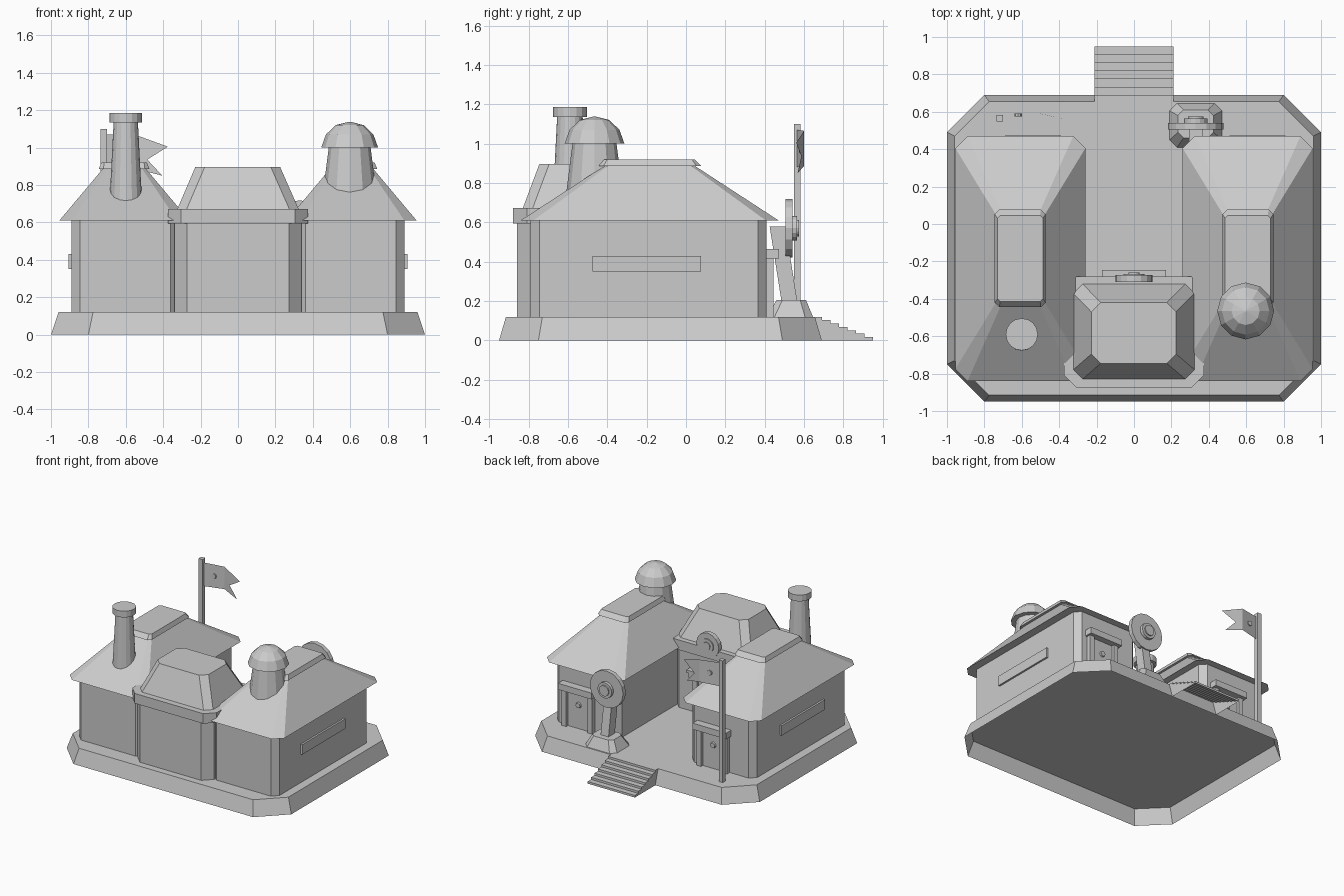
import bpy, bmesh, math
from mathutils import Matrix

if "Cube" in bpy.data.objects:
    bpy.data.objects.remove(bpy.data.objects["Cube"], do_unlink=True)

stone = bpy.data.materials.new("plain_grey")
stone.use_nodes = True
GREY = (0.6, 0.6, 0.6, 1)
stone.diffuse_color = GREY
stone.node_tree.nodes["Principled BSDF"].inputs["Base Color"].default_value = GREY


def finish(name, bm):
    bmesh.ops.recalc_face_normals(bm, faces=bm.faces)
    mesh = bpy.data.meshes.new(name)
    bm.to_mesh(mesh)
    bm.free()
    mesh.materials.append(stone)
    obj = bpy.data.objects.new(name, mesh)
    bpy.context.collection.objects.link(obj)
    return obj


def loft(name, sections, bottom=True):
    """Stack of chamfered rectangles: (x0, x1, y0, y1, chamfer, z)."""
    bm = bmesh.new()
    rings = []
    for x0, x1, y0, y1, c, z in sections:
        pts = [(x0 + c, y0), (x1 - c, y0), (x1, y0 + c), (x1, y1 - c),
               (x1 - c, y1), (x0 + c, y1), (x0, y1 - c), (x0, y0 + c)]
        rings.append([bm.verts.new((x, y, z)) for x, y in pts])
    for low, high in zip(rings, rings[1:]):
        for i in range(8):
            j = (i + 1) % 8
            bm.faces.new((low[i], low[j], high[j], high[i]))
    if bottom:
        bm.faces.new(rings[0][::-1])
    bm.faces.new(rings[-1])
    return finish(name, bm)


def box(name, x0, x1, y0, y1, z0, z1):
    bm = bmesh.new()
    size = Matrix.Diagonal((x1 - x0, y1 - y0, z1 - z0, 1))
    move = Matrix.Translation(((x0 + x1) / 2, (y0 + y1) / 2, (z0 + z1) / 2))
    bmesh.ops.create_cube(bm, size=1, matrix=move @ size)
    return finish(name, bm)


def turned(name, centre, profile, sides=12, along_y=False):
    """Lathe of (radius, height) points, standing up or pointing to the back."""
    bm = bmesh.new()
    rings = [[bm.verts.new((r * math.cos(a), r * math.sin(a), h))
              for a in [math.tau * i / sides for i in range(sides)]]
             for r, h in profile]
    for low, high in zip(rings, rings[1:]):
        for i in range(sides):
            j = (i + 1) % sides
            bm.faces.new((low[i], low[j], high[j], high[i]))
    bm.faces.new(rings[0][::-1])
    bm.faces.new(rings[-1])
    if along_y:
        bm.transform(Matrix.Rotation(-math.pi / 2, 4, "X"))
    bm.transform(Matrix.Translation(centre))
    return finish(name, bm)


# Platform, open underneath
loft("platform", [(-1, 1, -0.95, 0.69, 0.2, 0),
                  (-0.96, 0.96, -0.915, 0.655, 0.185, 0.12)], bottom=False)

# Back stairs, open underneath
bm = bmesh.new()
path = [(0.655, 0.12), (0.69, 0.12)]
steps = 6
for i in range(steps):
    z = 0.12 * (steps - i) / (steps + 1)
    path += [(0.69 + 0.26 * i / steps, z), (0.69 + 0.26 * (i + 1) / steps, z)]
path.append((0.95, 0))
sides = [[bm.verts.new((x, y, z)) for y, z in path] for x in (0.21, -0.21)]
for i in range(len(path) - 1):
    bm.faces.new((sides[0][i], sides[0][i + 1], sides[1][i + 1], sides[1][i]))
for row in sides:
    bm.faces.new(row + [bm.verts.new((row[0].co.x, 0.69, 0))])
finish("back_stairs", bm)


# Doorway with posts, lintel, panel and round knob
def doorway(name, x, y):
    box(name + "_panel", x - 0.1, x + 0.1, y - 0.02, y + 0.012, 0.12, 0.42)
    for s in (-1, 1):
        box(name + "_post", x + s * 0.115 - 0.02, x + s * 0.115 + 0.02,
            y - 0.02, y + 0.035, 0.12, 0.42)
    box(name + "_lintel", x - 0.15, x + 0.15, y - 0.02, y + 0.063, 0.415, 0.465)
    turned(name + "_knob", (x, y + 0.01, 0.31), [(0.025, 0), (0.02, 0.015)], 8, True)


# Two side halls
for side, s in (("right", -1), ("left", 1)):
    def span(a, b):
        return tuple(sorted((s * a, s * b)))

    loft(side + "_hall_walls", [(*span(0.315, 0.89), -0.79, 0.41, 0.045, z)
                                for z in (0.12, 0.615)], bottom=False)
    loft(side + "_hall_roof", [(*span(0.26, 0.955), -0.84, 0.47, 0.065, 0.61),
                               (*span(0.495, 0.72), -0.41, 0.04, 0.02, 0.89)])
    loft(side + "_hall_roof_cap", [(*span(0.473, 0.745), -0.445, 0.078, 0.025, 0.885),
                                   (*span(0.487, 0.73), -0.415, 0.045, 0.015, 0.92)])
    box(side + "_side_plate", *span(0.88, 0.905), -0.475, 0.075, 0.35, 0.43)
doorway("right_door", -0.54, 0.41)
doorway("left_door", 0.66, 0.41)

# Central hall
loft("central_walls", [(-0.34, 0.34, -0.858, -0.3, 0.067, z) for z in (0.12, 0.6)],
     bottom=False)
loft("central_cornice", [(-0.375, 0.375, -0.878, -0.28, 0.07, z) for z in (0.593, 0.673)])
loft("central_roof", [(-0.325, 0.325, -0.83, -0.32, 0.05, 0.67),
                      (-0.228, 0.225, -0.745, -0.42, 0.05, 0.897)])
doorway("central_door", 0, -0.308)
box("central_door_header", -0.17, 0.17, -0.3, -0.245, 0.45, 0.47)
turned("round_emblem", (0, -0.31, 0.7),
       [(0.1, 0), (0.1, 0.036), (0.055, 0.036), (0.055, 0.044), (0.03, 0.044), (0.03, 0.05)],
       16, True)

# Chimney and domed tower
turned("chimney", (-0.6, -0.59, 0), [(0.09, 0.65), (0.065, 1.135)], 16)
turned("chimney_cap", (-0.6, -0.59, 0), [(0.086, 1.135), (0.086, 1.185)], 16)
turned("tower_drum", (0.597, -0.465, 0), [(0.156, 0.65), (0.112, 1.0)])
turned("tower_dome", (0.597, -0.465, 0),
       [(0.152, 1.0), (0.127, 1.07), (0.075, 1.12), (0.005, 1.138)])

# Round sign on a leaning post
loft("sign_foot", [(0.19, 0.47, 0.41, 0.645, 0.04, 0.12),
                   (0.235, 0.425, 0.46, 0.61, 0.03, 0.205)], bottom=False)
post = box("sign_post", 0.295, 0.365, 0.485, 0.565, 0.2, 0.58)
for v in post.data.vertices:
    if v.co.z > 0.4:
        v.co.y -= 0.06
turned("sign_wheel", (0.33, 0.505, 0.57),
       [(0.148, 0), (0.148, 0.035), (0.063, 0.035), (0.063, 0.06), (0.042, 0.06), (0.042, 0.07)],
       16, True)

# Flag pole and swallowtail flag
box("flag_pole", -0.735, -0.7, 0.548, 0.583, 0.12, 1.1)
bm = bmesh.new()
hoist_top, hoist_low, bend_top, bend_low, bend_mid, tip_top, tip_low, notch = [
    bm.verts.new(p) for p in (
        (-0.7, 0.565, 1.07), (-0.7, 0.565, 0.88), (-0.54, 0.6, 1.065), (-0.54, 0.6, 0.885),
        (-0.54, 0.6, 0.97), (-0.375, 0.56, 1.005), (-0.405, 0.567, 0.85), (-0.485, 0.586, 0.936))]
bm.faces.new((hoist_low, bend_low, bend_mid, bend_top, hoist_top))
bm.faces.new((bend_mid, notch, tip_top, bend_top))
bm.faces.new((bend_low, tip_low, notch, bend_mid))
finish("flag", bm)
turned("flag_button", (-0.62, 0.574, 0.975), [(0.02, 0), (0.02, 0.018)], 8, True)
